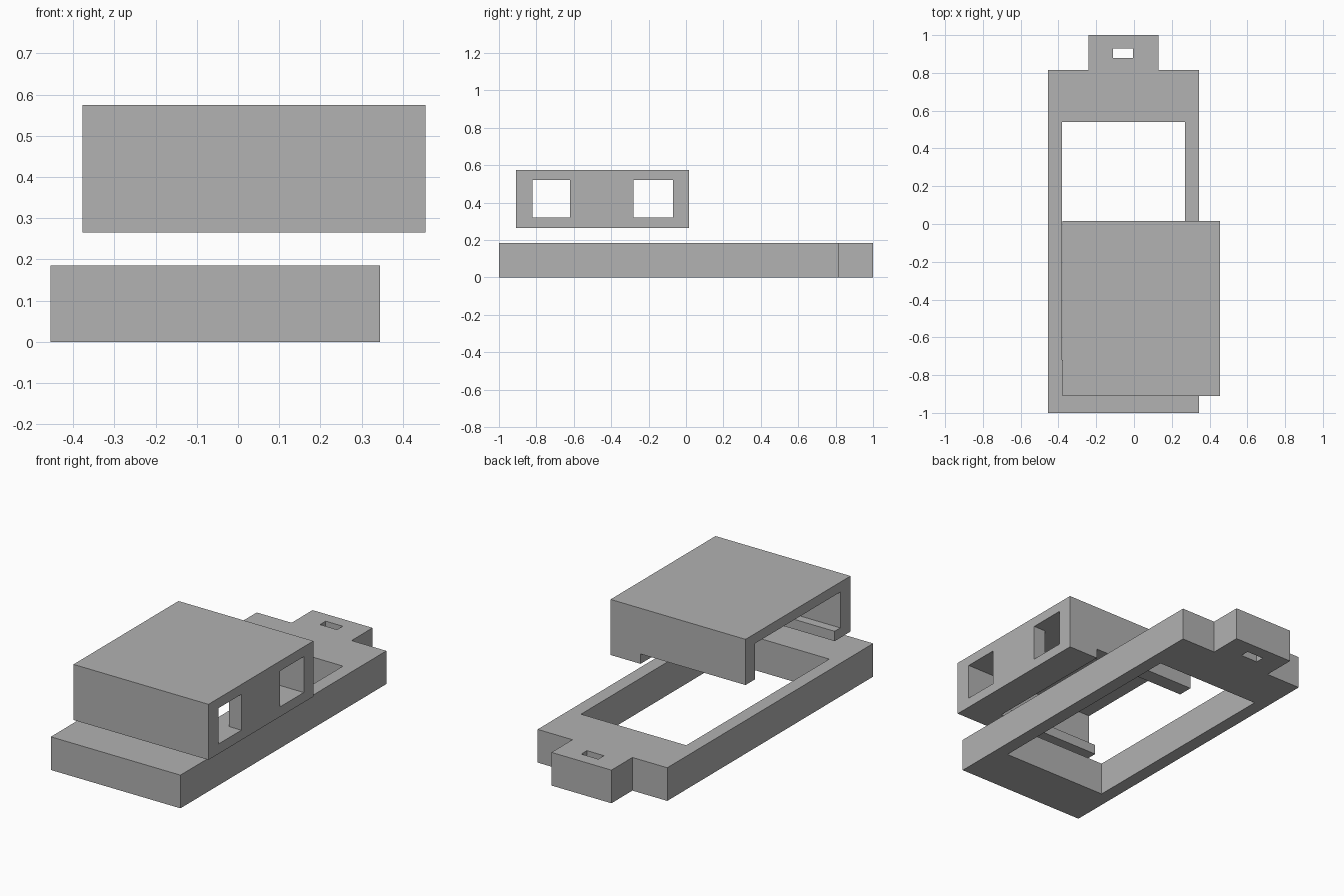
import bpy
import bmesh

cube = bpy.data.objects.get("Cube")
if cube:
    bpy.data.objects.remove(cube, do_unlink=True)

# One plain grey material
grey = bpy.data.materials.new("plain_grey")
grey.use_nodes = True
colour = (0.445, 0.445, 0.445, 1)
grey.diffuse_color = colour
grey.node_tree.nodes["Principled BSDF"].inputs["Base Color"].default_value = colour


def block(name, x, y, z):
    """Box spanning the given (low, high) ranges."""
    bm = bmesh.new()
    bmesh.ops.create_cube(bm, size=1)
    for v in bm.verts:
        v.co = [r[0] if c < 0 else r[1] for c, r in zip(v.co, (x, y, z))]
    mesh = bpy.data.meshes.new(name)
    bm.to_mesh(mesh)
    bm.free()
    mesh.materials.append(grey)
    ob = bpy.data.objects.new(name, mesh)
    bpy.context.collection.objects.link(ob)
    return ob


def combine(target, other, operation):
    """Apply a boolean to the target and remove the helper block."""
    other.hide_render = True
    mod = target.modifiers.new(operation.lower(), "BOOLEAN")
    mod.operation = operation
    mod.solver = "EXACT"
    mod.object = other
    bpy.context.view_layer.objects.active = target
    bpy.ops.object.modifier_apply(modifier=mod.name)
    bpy.data.objects.remove(other, do_unlink=True)


# Base frame: slab with an end tab, a large opening and a strap slot
base = block("base_frame", (-0.455, 0.345), (-1, 0.815), (0, 0.185))
combine(base, block("tab", (-0.24, 0.13), (0.7, 1), (0, 0.185)), "UNION")
combine(base, block("opening", (-0.38, 0.27), (-0.72, 0.54), (-0.1, 0.3)), "DIFFERENCE")
combine(base, block("slot", (-0.11, -0.005), (0.88, 0.93), (-0.1, 0.3)), "DIFFERENCE")

# Cover: hollow box open at its right side
cover = block("cover_box", (-0.378, 0.455), (-0.91, 0.015), (0.265, 0.575))
combine(cover, block("cavity", (-0.5, 0.38), (-0.82, -0.07), (0.32, 0.52)), "DIFFERENCE")

# Floor cutout, leaving a ledge at the front and a strip on the left
combine(cover, block("floor_cut", (-0.5, 0.27), (-0.77, 0.1), (0.2, 0.32)), "DIFFERENCE")

# Two windows in the closed left wall
for y in ((-0.82, -0.62), (-0.28, -0.07)):
    combine(cover, block("window", (0.3, 0.6), y, (0.32, 0.52)), "DIFFERENCE")
